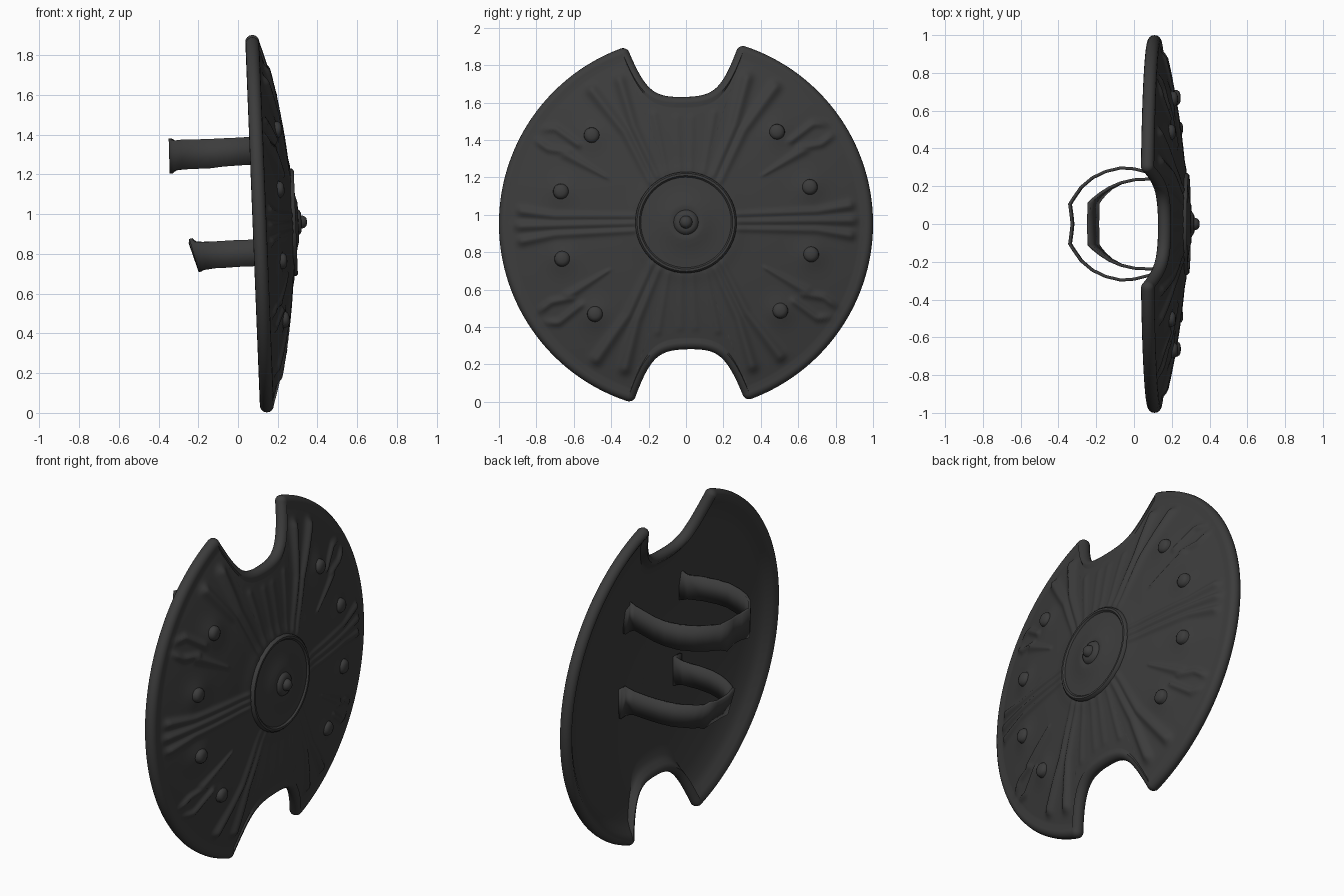
import bpy, bmesh, math
from mathutils import Vector, Matrix
from mathutils.geometry import interpolate_bezier

cube = bpy.data.objects.get("Cube")
if cube:
    bpy.data.objects.remove(cube)

metal = bpy.data.materials.new("dark_iron")
metal.use_nodes = True
metal.diffuse_color = (0.045, 0.045, 0.045, 1)
metal.node_tree.nodes["Principled BSDF"].inputs["Base Color"].default_value = (0.045, 0.045, 0.045, 1)

# Shield space: x is height along the facing axis, y and z lie in the disc
PLACE = Matrix.Translation((0.105, 0, 0.952)) @ Matrix.Rotation(-0.04, 4, 'Y') @ Matrix.Rotation(0.018, 4, 'X')
BEAD = 0.035
RADIUS = 0.965


def finish(name, bm, angle=40, matrix=None):
    bmesh.ops.remove_doubles(bm, verts=bm.verts, dist=1e-5)
    bmesh.ops.recalc_face_normals(bm, faces=bm.faces)
    mesh = bpy.data.meshes.new(name)
    bm.to_mesh(mesh)
    bm.free()
    mesh.materials.append(metal)
    obj = bpy.data.objects.new(name, mesh)
    bpy.context.collection.objects.link(obj)
    if matrix:
        obj.matrix_world = matrix
    bpy.ops.object.select_all(action='DESELECT')
    obj.select_set(True)
    bpy.context.view_layer.objects.active = obj
    bpy.ops.object.shade_smooth_by_angle(angle=math.radians(angle))
    return obj


def skin(bm, rings, closed=True):
    rows = [[bm.verts.new(p) for p in ring] for ring in rings]
    for a, b in zip(rows, rows[1:]):
        n = len(a)
        for i in range(n if closed else n - 1):
            j = (i + 1) % n
            bm.faces.new((a[i], a[j], b[j], b[i]))


def dome(p):
    return 0.18 - 0.152 * p.length_squared


# Embossed ridges for one quarter: path, start and end width, start and end height
RIDGES = [
    ([(0.28, 0), (0.9, 0)], 0.016, 0.024, 0.008, 0.022),
    ([(0.28, 0.04), (0.7, 0.05), (0.88, 0.08)], 0.016, 0.024, 0.008, 0.022),
    ([(0.15, 0.25), (0.27, 0.52), (0.34, 0.77)], 0.018, 0.03, 0.008, 0.026),
    ([(0.19, 0.22), (0.32, 0.49), (0.49, 0.72)], 0.018, 0.03, 0.008, 0.026),
    ([(0.42, 0.25), (0.64, 0.38)], 0.01, 0.024, 0.008, 0.018),
    ([(0.57, 0.43), (0.69, 0.52), (0.78, 0.52)], 0.018, 0.018, 0.016, 0.018),
    ([(0.62, 0.39), (0.73, 0.41), (0.81, 0.47)], 0.018, 0.018, 0.016, 0.018),
    ([(0.03, 0.28), (0.04, 0.56)], 0.016, 0.02, 0.004, 0.005),
    ([(0.1, 0.27), (0.16, 0.58)], 0.016, 0.02, 0.004, 0.007),
]
STUDS = [(0.665, 0.18), (0.495, 0.478)]


def ridge_height(p, path, wa, wb, ha, hb):
    best = 0
    spans = len(path) - 1
    for k in range(spans):
        a, b = Vector(path[k]), Vector(path[k + 1])
        t = max(0, min(1, (p - a).dot(b - a) / (b - a).length_squared))
        f = (k + t) / spans
        w = wa + (wb - wa) * f
        best = max(best, (ha + (hb - ha) * f) * math.exp(-((p - a.lerp(b, t)).length / w) ** 2))
    return best


def relief(p):
    q = Vector((abs(p.x), abs(p.y)))
    h = max(ridge_height(q, *r) for r in RIDGES)
    halo = max(math.exp(-((q - Vector(s)).length / 0.075) ** 2) for s in STUDS)
    collar = 0.007 * math.exp(-((p.length - 0.27) / 0.05) ** 2)
    return h + 0.015 * halo + collar


# Outline of a quarter: scooped notch, rounded horn, then circular edge
def quarter_outline():
    tip = Vector((0.32, 0.91))
    notch = interpolate_bezier(Vector((0, 0.64)), Vector((0.17, 0.64)), Vector((0.23, 0.68)), tip, 36)
    notch = [v.to_2d() for v in notch]
    out = []
    for i, p in enumerate(notch):
        t = notch[min(i + 1, len(notch) - 1)] - notch[max(i - 1, 0)]
        out.append((p, Vector((-t.y, t.x)).normalized() if i else Vector((0, 1))))
    last, first = out[-1][1], tip.normalized()
    out += [(tip, last.slerp(first, k / 7)) for k in range(1, 7)]
    start = math.atan2(tip.y, tip.x)
    for k in range(105):
        a = start * (1 - k / 104)
        n = Vector((math.cos(a), math.sin(a)))
        out.append((n * RADIUS, n))
    return out


def flip(points, sy, sz):
    return [(Vector((p.x * sy, p.y * sz)), Vector((n.x * sy, n.y * sz))) for p, n in points]


quarter = quarter_outline()
outline = (quarter + flip(quarter, 1, -1)[::-1] + flip(quarter, -1, -1) + flip(quarter, -1, 1)[::-1])

# Shield body: embossed front, rounded rim, thin hollow back
rings = []
FRONT = 70
for i in range(FRONT):
    s = 0.97 * i / (FRONT - 1)
    fade = min(1, (0.97 - s) / 0.05)
    ring = []
    for p, n in outline:
        v = p * s
        ring.append((dome(v) - 0.01 + relief(v) * fade, v.x, v.y))
    rings.append(ring)
for k in range(9):
    phi = math.pi * k / 8
    ring = []
    for p, n in outline:
        v = p + n * BEAD * math.sin(phi)
        ring.append((dome(p) - BEAD + BEAD * math.cos(phi), v.x, v.y))
    rings.append(ring)
for s, depth in [(0.97, 0.06), (0.94, 0.045)] + [(0.9 - 0.1 * k, 0.032) for k in range(10)]:
    rings.append([(dome(p * s) - depth, p.x * s, p.y * s) for p, n in outline])
bm = bmesh.new()
skin(bm, rings)
finish("shield_body", bm, 50, PLACE)


# Turned parts, given as (radius, height) profiles
def lathe(name, profile, centre=(0, 0), base=0, sides=48):
    bm = bmesh.new()
    angles = [2 * math.pi * k / sides for k in range(sides)]
    skin(bm, [[(base + h, centre[0] + r * math.cos(a), centre[1] + r * math.sin(a)) for a in angles]
              for r, h in profile])
    return finish(name, bm, 45, PLACE)


lathe("centre_boss", [(0.272, 0.16), (0.27, 0.178), (0.262, 0.186), (0.25, 0.186), (0.242, 0.177),
                      (0.2, 0.179), (0.13, 0.189), (0.1, 0.198), (0.08, 0.199), (0.066, 0.196),
                      (0.06, 0.206), (0.045, 0.214), (0.034, 0.214), (0.03, 0.228), (0.018, 0.24), (0, 0.243)])
for sy, yn in ((1, "left"), (-1, "right")):
    for sz, zn in ((1, "upper"), (-1, "lower")):
        for (y, z), where in zip(STUDS, ("outer", "inner")):
            c = Vector((y * sy, z * sz))
            lathe(f"{zn}_{yn}_{where}_stud",
                  [(0.044, -0.015), (0.04, 0.01), (0.033, 0.02), (0.02, 0.026), (0, 0.028)],
                  c, dome(c), 20)


# Arm straps: flat bands bent into loops; stations are (x, y, low z, high z).
# The lower edge leans towards the shield as the loop nears the grip.
def strap(name, half, lean):
    stations = half + [(x, -y, lo, hi) for x, y, lo, hi in half[-2::-1]]
    reach = -min(s[0] for s in stations)
    bm = bmesh.new()
    skin(bm, [[(x + lean * (max(0, -x) / reach) ** 2, y, lo), (x, y, hi)] for x, y, lo, hi in stations],
         closed=False)
    obj = finish(name, bm, 50)
    mod = obj.modifiers.new("thickness", 'SOLIDIFY')
    mod.thickness = 0.016
    mod.offset = 0


strap("upper_strap", [
    (0.205, 0.285, 1.23, 1.41), (0.205, 0.24, 1.23, 1.41), (0.16, 0.245, 1.25, 1.39), (0.08, 0.272, 1.25, 1.39),
    (0, 0.292, 1.245, 1.385), (-0.07, 0.297, 1.24, 1.382), (-0.15, 0.278, 1.23, 1.378),
    (-0.22, 0.245, 1.228, 1.376), (-0.28, 0.195, 1.225, 1.375), (-0.322, 0.135, 1.22, 1.37),
    (-0.341, 0.105, 1.205, 1.38), (-0.332, 0.04, 1.215, 1.37), (-0.328, 0, 1.215, 1.37)], 0.005)
strap("lower_strap", [
    (0.235, 0.285, 0.72, 0.89), (0.237, 0.23, 0.72, 0.89), (0.18, 0.232, 0.74, 0.875), (0.08, 0.238, 0.738, 0.872),
    (0, 0.234, 0.735, 0.87), (-0.07, 0.218, 0.73, 0.866), (-0.13, 0.192, 0.728, 0.862),
    (-0.18, 0.16, 0.722, 0.86), (-0.215, 0.132, 0.72, 0.86), (-0.238, 0.11, 0.71, 0.877),
    (-0.24, 0.05, 0.716, 0.86), (-0.242, 0, 0.716, 0.86)], 0.05)
